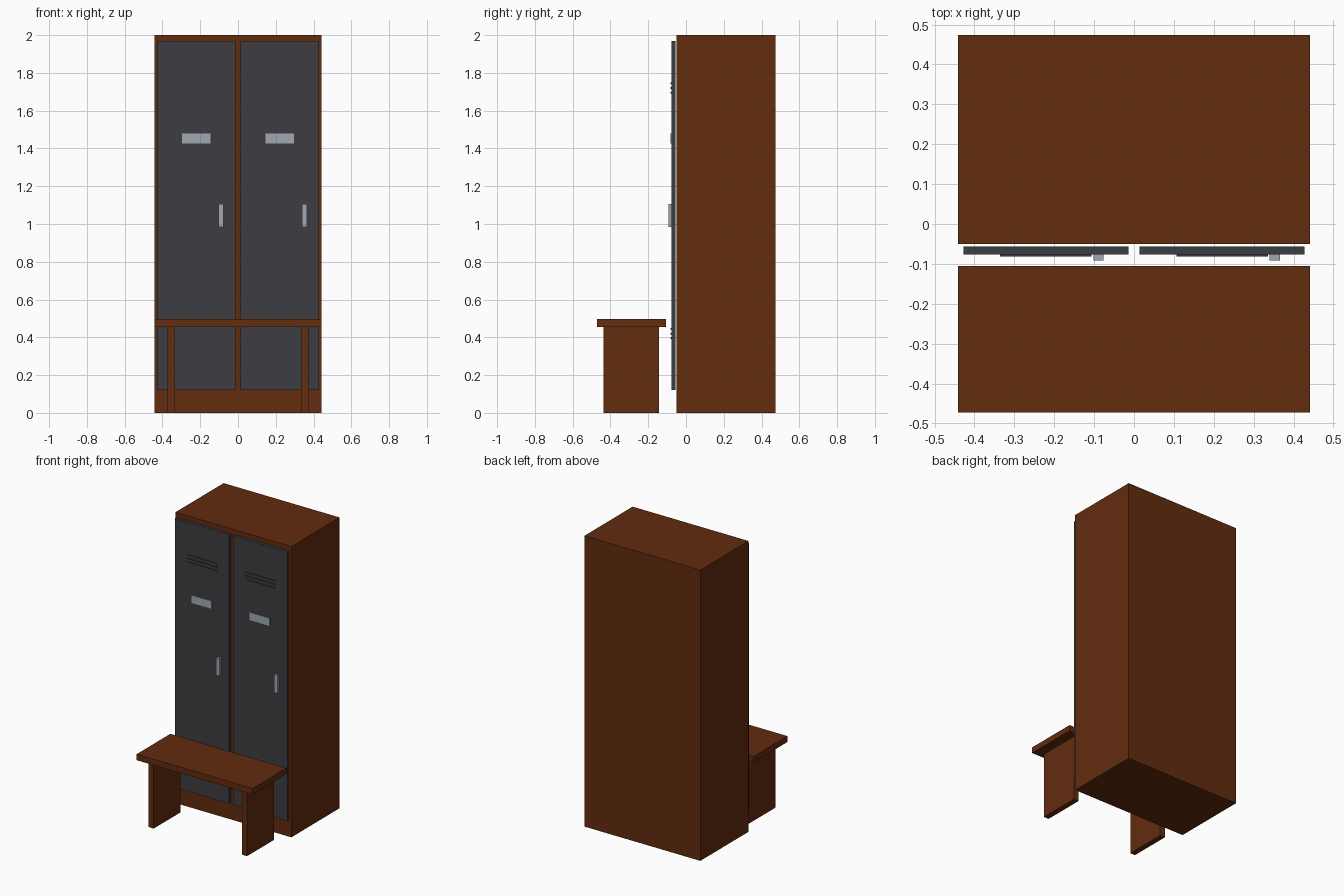
import bpy

if "Cube" in bpy.data.objects:
    bpy.data.objects.remove(bpy.data.objects["Cube"])


def material(name, rgb):
    m = bpy.data.materials.new(name)
    m.diffuse_color = (*rgb, 1.0)
    m.use_nodes = True
    m.node_tree.nodes["Principled BSDF"].inputs["Base Color"].default_value = m.diffuse_color
    return m


WOOD = material("brown_wood", (0.125, 0.025, 0.0045))
DOOR = material("dark_grey_metal", (0.047, 0.046, 0.055))
STEEL = material("light_steel", (0.35, 0.40, 0.44))


def box(name, x, y, z, mat):
    """Axis-aligned box from (min, max) ranges."""
    bpy.ops.mesh.primitive_cube_add(size=1)
    ob = bpy.context.object
    ob.name = name
    ob.location = [(r[0] + r[1]) / 2 for r in (x, y, z)]
    ob.scale = [r[1] - r[0] for r in (x, y, z)]
    bpy.ops.object.transform_apply(location=True, rotation=False, scale=True)
    ob.data.materials.append(mat)
    return ob


# Cabinet body
box("cabinet_body", (-0.441, 0.441), (-0.05, 0.474), (0, 2.0), WOOD)

# Two doors, each with vents, label plate and handle
for side, cx in (("left", -0.221), ("right", 0.221)):
    box(f"{side}_door", (cx - 0.207, cx + 0.207), (-0.076, -0.056), (0.12, 1.97), DOOR)
    for group, base in (("upper", 1.695), ("lower", 0.395)):
        for i in range(3):
            z = base + i * 0.025
            box(f"{side}_{group}_vent_{i + 1}", (cx - 0.115, cx + 0.115),
                (-0.082, -0.075), (z - 0.004, z + 0.004), DOOR)
    box(f"{side}_label_plate", (cx - 0.075, cx + 0.075), (-0.082, -0.075), (1.427, 1.48), STEEL)
    box(f"{side}_handle", (cx + 0.119, cx + 0.145), (-0.092, -0.075), (0.985, 1.107), STEEL)

# Bench in front
box("bench_seat", (-0.441, 0.441), (-0.472, -0.105), (0.456, 0.497), WOOD)
for side, cx in (("left", -0.355), ("right", 0.355)):
    box(f"bench_{side}_leg", (cx - 0.019, cx + 0.019), (-0.436, -0.144), (0, 0.456), WOOD)
